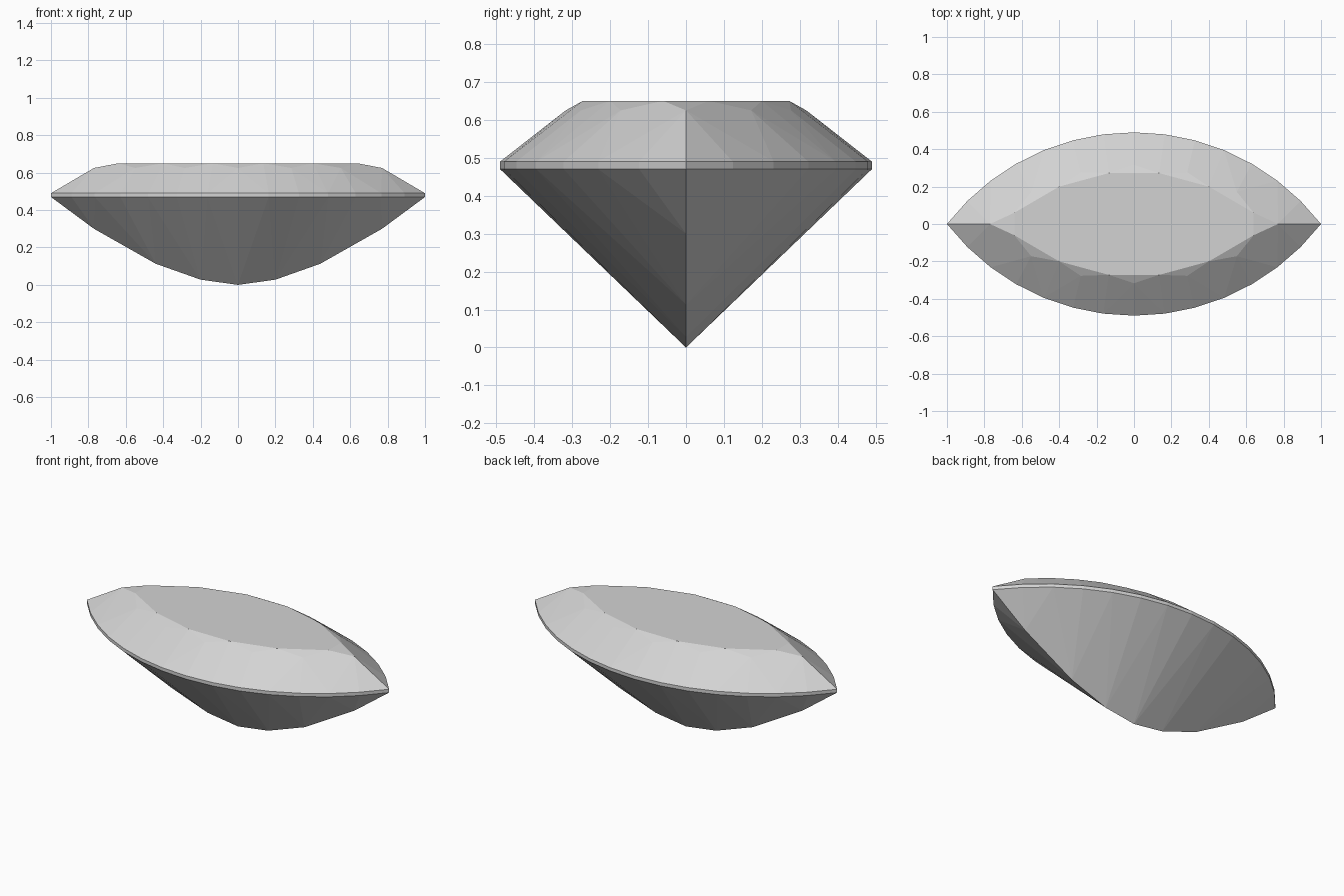
import bpy
import bmesh
import math

if "Cube" in bpy.data.objects:
    bpy.data.objects.remove(bpy.data.objects["Cube"], do_unlink=True)

GIRDLE_LOW, GIRDLE_TOP, TABLE_Z, STAR_Z = 0.47, 0.49, 0.65, 0.625
HALF_WIDTH = 0.49
STEPS = 7  # girdle segments from the middle of a side to the tip

stone = bpy.data.materials.new("pale grey stone")
stone.use_nodes = True
GREY = (0.65, 0.65, 0.65, 1)
stone.diffuse_color = GREY
stone.node_tree.nodes["Principled BSDF"].inputs["Base Color"].default_value = GREY


def mirrored(points):
    """Repeat quarter points in all four quadrants, without doubles."""
    return sorted({(sx * x + 0.0, sy * y + 0.0, z) for x, y, z in points
                   for sx in (1, -1) for sy in (1, -1)})


def girdle_points(z):
    """Quarter of the pointed oval made by two circular arcs."""
    radius = (1 + HALF_WIDTH ** 2) / (2 * HALF_WIDTH)
    sweep = math.asin(1 / radius)
    pts = []
    for k in range(STEPS + 1):
        a = sweep * k / STEPS
        y = radius * math.cos(a) - (radius - HALF_WIDTH)
        pts.append((radius * math.sin(a), 0.0 if k == STEPS else y, z))
    return pts


def faceted_part(name, points, open_levels):
    """Wrap facets round the points and open the ends where parts meet."""
    bm = bmesh.new()
    for p in mirrored(points):
        bm.verts.new(p)
    bmesh.ops.convex_hull(bm, input=bm.verts[:])
    bmesh.ops.recalc_face_normals(bm, faces=bm.faces[:])
    caps = [f for f in bm.faces
            if any(all(abs(v.co.z - z) < 1e-4 for v in f.verts) for z in open_levels)]
    bmesh.ops.delete(bm, geom=caps, context='FACES')
    bmesh.ops.dissolve_limit(bm, angle_limit=math.radians(0.5),
                             verts=bm.verts[:], edges=bm.edges[:])
    mesh = bpy.data.meshes.new(name)
    bm.to_mesh(mesh)
    bm.free()
    mesh.materials.append(stone)
    bpy.context.collection.objects.link(bpy.data.objects.new(name, mesh))


# Crown: flat table, ring of star facets, slopes down to the girdle
table = [(x, y, TABLE_Z) for x, y in ((0.135, 0.272), (0.40, 0.20), (0.64, 0.06))]
stars = [(x, y, STAR_Z) for x, y in ((0, 0.317), (0.285, 0.277), (0.55, 0.172), (0.77, 0))]
faceted_part("crown", table + stars + girdle_points(GIRDLE_TOP), [GIRDLE_TOP])

# Girdle: thin upright band
faceted_part("girdle", girdle_points(GIRDLE_LOW) + girdle_points(GIRDLE_TOP),
             [GIRDLE_LOW, GIRDLE_TOP])

# Pavilion: facets running down to a curved keel
keel = [(x, 0, z) for x, z in ((0, 0), (0.2, 0.028), (0.44, 0.113), (0.77, 0.3))]
faceted_part("pavilion", keel + girdle_points(GIRDLE_LOW), [GIRDLE_LOW])
